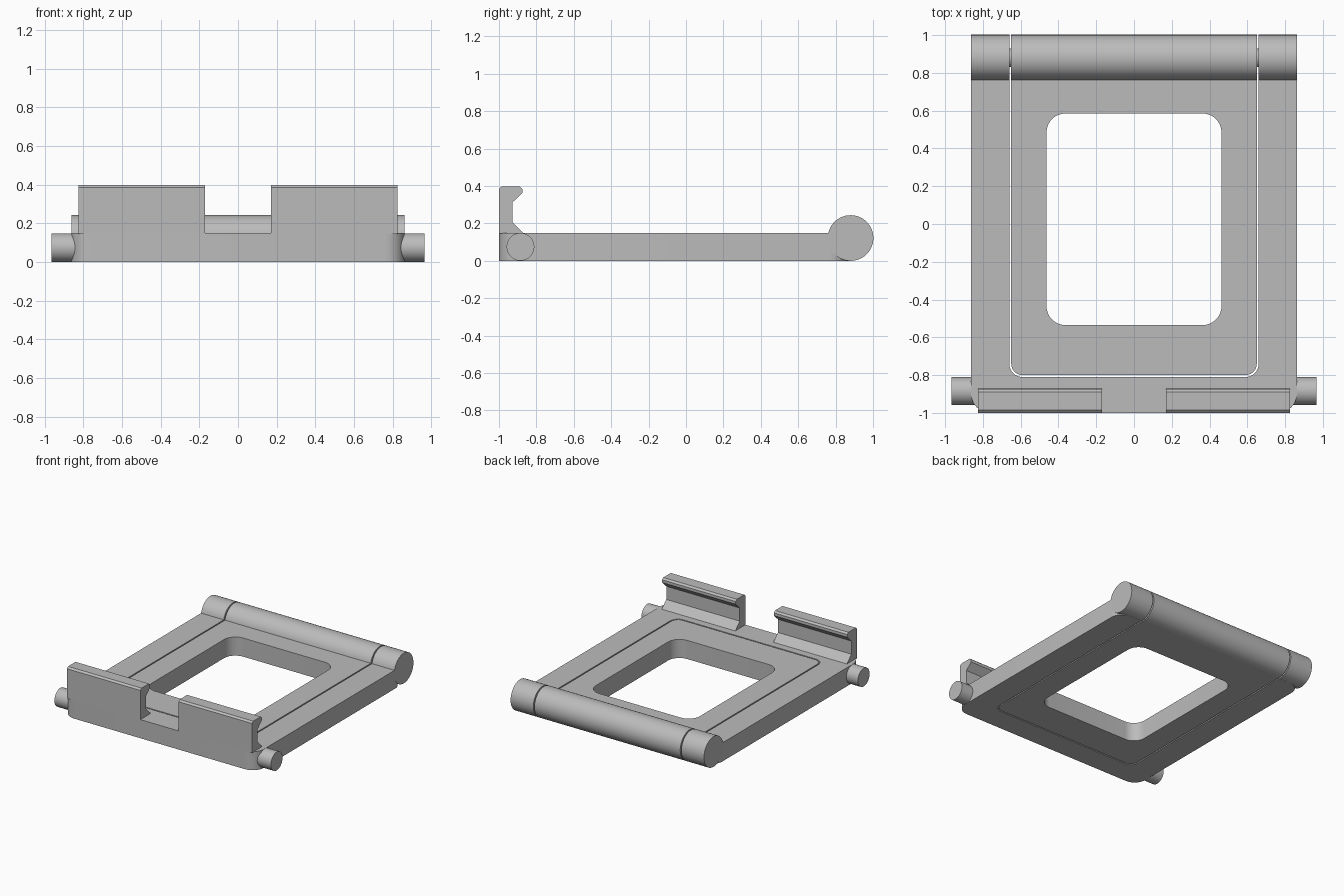
import bpy
from math import sin, cos, pi, radians
from mathutils import Vector, Matrix

cube = bpy.data.objects.get("Cube")
if cube:
    bpy.data.objects.remove(cube, do_unlink=True)

grey = bpy.data.materials.new("plain grey")
grey.use_nodes = True
COLOUR = (0.5, 0.5, 0.5, 1)
grey.diffuse_color = COLOUR
grey.node_tree.nodes["Principled BSDF"].inputs["Base Color"].default_value = COLOUR

THICK = 0.15


def finish(obj):
    """Give the part its colour and smooth its rounded surfaces."""
    obj.data.materials.clear()
    obj.data.materials.append(grey)
    bpy.ops.object.select_all(action='DESELECT')
    obj.select_set(True)
    bpy.context.view_layer.objects.active = obj
    bpy.ops.object.mode_set(mode='EDIT')
    bpy.ops.mesh.select_all(action='SELECT')
    bpy.ops.mesh.remove_doubles(threshold=0.0001)
    bpy.ops.mesh.normals_make_consistent(inside=False)
    bpy.ops.object.mode_set(mode='OBJECT')
    bpy.ops.object.shade_smooth_by_angle(angle=radians(30))
    return obj


def rounded(corners, steps=10):
    """Outline through (x, y, radius) square corners."""
    pts = []
    for i, (x, y, r) in enumerate(corners):
        p = Vector((x, y))
        if r == 0:
            pts.append(p)
            continue
        before = (Vector(corners[i - 1][:2]) - p).normalized()
        after = (Vector(corners[(i + 1) % len(corners)][:2]) - p).normalized()
        centre = p + (before + after) * r
        for k in range(steps + 1):
            t = pi / 2 * k / steps
            pts.append(centre - after * r * cos(t) - before * r * sin(t))
    return pts


def slab(name, outlines, depth, matrix):
    """Extrude filled outlines (later ones are holes) about their mid plane."""
    curve = bpy.data.curves.new(name, 'CURVE')
    curve.dimensions = '2D'
    curve.fill_mode = 'BOTH'
    curve.extrude = depth / 2
    for pts in outlines:
        spline = curve.splines.new('POLY')
        spline.points.add(len(pts) - 1)
        for point, co in zip(spline.points, pts):
            point.co = (co[0], co[1], 0, 1)
        spline.use_cyclic_u = True
    temp = bpy.data.objects.new(name + " outline", curve)
    bpy.context.collection.objects.link(temp)
    graph = bpy.context.evaluated_depsgraph_get()
    mesh = bpy.data.meshes.new_from_object(temp.evaluated_get(graph))
    bpy.data.objects.remove(temp, do_unlink=True)
    mesh.transform(matrix)
    obj = bpy.data.objects.new(name, mesh)
    bpy.context.collection.objects.link(obj)
    return finish(obj)


def rod(name, x0, x1, y, z, radius):
    """Cylinder lying along x."""
    bpy.ops.mesh.primitive_cylinder_add(
        vertices=64, radius=radius, depth=abs(x1 - x0),
        location=((x0 + x1) / 2, y, z), rotation=(0, pi / 2, 0))
    obj = bpy.context.object
    obj.name = name
    return finish(obj)


def box_corners(x, y0, y1, front, back):
    return [(-x, y0, front), (x, y0, front), (x, y1, back), (-x, y1, back)]


lift = Matrix.Translation((0, 0, THICK / 2))

# U-shaped outer frame
W, IN, END = 0.862, 0.66, 0.87
frame = [(-W, -1, 0.1), (W, -1, 0.1), (W, END, 0.1), (IN, END, 0),
         (IN, -0.81, 0.07), (-IN, -0.81, 0.07), (-IN, END, 0), (-W, END, 0.1)]
slab("outer_frame", [rounded(frame)], THICK, lift)

# Swinging panel with a rounded window
slab("inner_panel",
     [rounded(box_corners(0.65, -0.8, 0.88, 0.06, 0)),
      rounded(box_corners(0.463, -0.535, 0.585, 0.1, 0.1))], THICK, lift)

# Hinge barrel across the panel
HY, HZ = 0.88, 0.122
rod("hinge_barrel", -0.65, 0.65, HY, HZ, 0.122)

# Clip cross-section as (y, z)
clip = [(-1, 0.145), (-1, 0.385), (-0.985, 0.398), (-0.89, 0.398),
        (-0.875, 0.385), (-0.875, 0.363), (-0.927, 0.313), (-0.927, 0.207),
        (-0.868, 0.148), (-0.868, 0.145)]
# Local x, y, z become world y, z, x
stand = Matrix(((0, 0, 1, 0), (1, 0, 0, 0), (0, 1, 0, 0), (0, 0, 0, 1)))

for side, s in (("left", 1), ("right", -1)):
    rod(side + "_hinge_knuckle", s * IN, s * W, HY, HZ, 0.122)
    rod(side + "_hinge_pin", s * 0.6, s * 0.7, HY, HZ, 0.05)
    rod(side + "_pivot_pin", s * 0.75, s * 0.965, -0.885, THICK / 2, 0.074)
    slab(side + "_clip", [clip], 0.655,
         Matrix.Translation((s * 0.4975, 0, 0)) @ stand)
